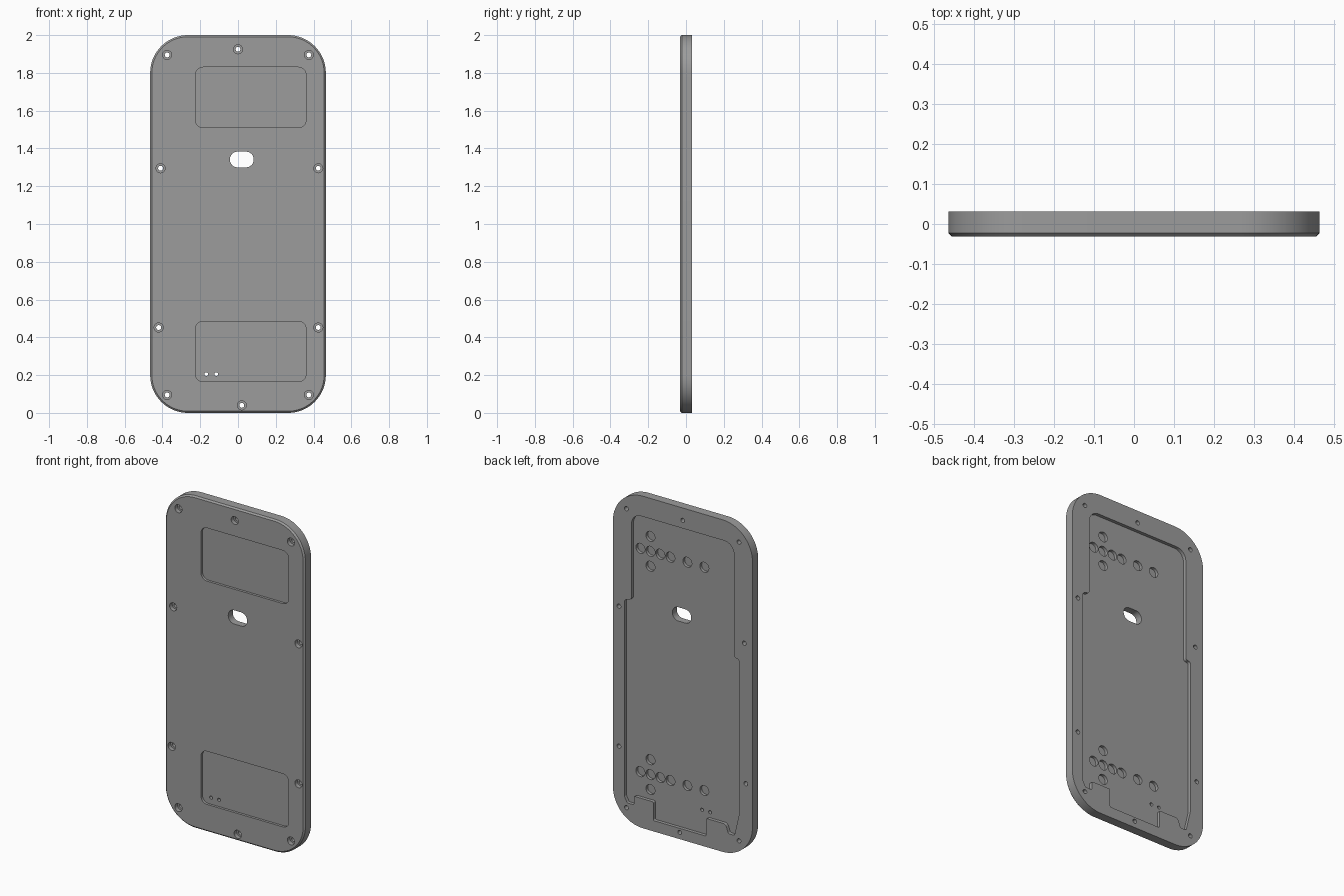
import bpy
import bmesh
import math
from mathutils import Vector

if "Cube" in bpy.data.objects:
    bpy.data.objects.remove(bpy.data.objects["Cube"], do_unlink=True)

# Depth levels from front to back
FRONT, BACK = -0.0315, 0.0315
RECESS = FRONT + 0.015
BORE = FRONT + 0.025
FLOOR = BACK - 0.02
SOCKET = FLOOR - 0.018

bm = bmesh.new()


def rounded(points, steps=8):
    """Outline in x and z with a fillet radius at each corner."""
    out = []
    for i, (x, z, r) in enumerate(points):
        p = Vector((x, 0, z))
        a, b = points[i - 1], points[(i + 1) % len(points)]
        u = (Vector((a[0], 0, a[1])) - p).normalized()
        v = (Vector((b[0], 0, b[1])) - p).normalized()
        half = u.angle(v) / 2
        centre = p + (u + v).normalized() * r / math.sin(half)
        start = (p + u * r / math.tan(half) - centre).normalized()
        end = (p + v * r / math.tan(half) - centre).normalized()
        out += [centre + r * start.slerp(end, k / steps) for k in range(steps + 1)]
    return out


def box(x0, x1, z0, z1, r, steps=8):
    return rounded([(x0, z0, r), (x1, z0, r), (x1, z1, r), (x0, z1, r)], steps)


def circle(x, z, r, n=24):
    return [Vector((x + r * math.cos(k * math.tau / n), 0,
                    z + r * math.sin(k * math.tau / n))) for k in range(n)]


def wall(*sections):
    """Band of faces through (outline, y) sections; returns its two end loops."""
    rings = [[bm.verts.new((p.x, y, p.z)) for p in line] for line, y in sections]
    n = len(rings[0])
    for a, b in zip(rings, rings[1:]):
        for i in range(n):
            j = (i + 1) % n
            bm.faces.new((a[i], b[i], b[j], a[j]))
    return [[bm.edges.get((ring[i - 1], ring[i])) for i in range(n)]
            for ring in (rings[0], rings[-1])]


def straight_wall(outline, y0, y1):
    return wall((outline, y0), (outline, y1))


def fill(loops):
    """Flat face inside the first loop, with the other loops as holes."""
    edges = [edge for loop in loops for edge in loop]
    bmesh.ops.triangle_fill(bm, edges=edges, use_beauty=True, normal=(0, 1, 0))


# Outer side with rounded corners and a chamfered front rim
W, C = 0.465, 0.009
inner = box(-W + C, W - C, C, 2 - C, 0.2 - C, 16)
outer = box(-W, W, 0, 2, 0.2, 16)
front_edge, back_edge = wall((inner, FRONT), (outer, FRONT + C), (outer, BACK))

# Stepped pocket in the back
pocket = rounded([
    (0.342, 1.877, 0.065), (-0.342, 1.877, 0.065),
    (-0.342, 1.19, 0.015), (-0.375, 1.19, 0.015),
    (-0.375, 0.25, 0.02), (-0.345, 0.12, 0.01),
    (-0.305, 0.12, 0.01), (-0.285, 0.172, 0.025),
    (-0.156, 0.172, 0.008), (-0.156, 0.065, 0.008),
    (0.196, 0.065, 0.008), (0.196, 0.177, 0.008),
    (0.325, 0.177, 0.008), (0.325, 0.125, 0.008),
    (0.37, 0.125, 0.008), (0.389, 0.16, 0.01),
    (0.389, 1.35, 0.022), (0.342, 1.35, 0.022),
])
floor_edge, pocket_rim = straight_wall(pocket, FLOOR, BACK)
front_loops, back_loops, floor_loops = [front_edge], [back_edge, pocket_rim], [floor_edge]

# Slot right through the plate
slot_front, slot_back = straight_wall(box(-0.043, 0.083, 1.3, 1.383, 0.04), FRONT, FLOOR)
front_loops.append(slot_front)
floor_loops.append(slot_back)

# Two pin holes from the lower recess to the pocket
pin_loops = []
for x in (-0.168, -0.115):
    pin_front, pin_back = straight_wall(circle(x, 0.205, 0.01, 16), RECESS, FLOOR)
    pin_loops.append(pin_front)
    floor_loops.append(pin_back)

# Front recesses, each with a group of blind sockets behind it
for z, holes in ((0.325, pin_loops), (1.67, [])):
    rim, bottom = straight_wall(box(-0.225, 0.36, z - 0.16, z + 0.16, 0.04), FRONT, RECESS)
    front_loops.append(rim)
    fill([bottom] + holes)
    centres = [(x, z) for x in (0.296, 0.229, 0.163, 0.096, -0.017, -0.13)]
    centres += [(0.229, z - 0.09), (0.229, z + 0.09)]
    for cx, cz in centres:
        bottom, rim = straight_wall(circle(cx, cz, 0.03), SOCKET, FLOOR)
        fill([bottom])
        floor_loops.append(rim)

# Counterbored screw holes around the border
screws = [(0, 1.925), (0.02, 0.04), (-0.41, 1.295), (0.425, 1.295),
          (-0.42, 0.452), (0.425, 0.452)]
screws += [(side * 0.375, z) for side in (-1, 1) for z in (0.095, 1.895)]
for x, z in screws:
    bore_rim, bore_floor = straight_wall(circle(x, z, 0.024), FRONT, BORE)
    hole_front, hole_back = straight_wall(circle(x, z, 0.013), BORE, BACK)
    fill([bore_floor, hole_front])
    front_loops.append(bore_rim)
    back_loops.append(hole_back)

# Flat front, back rim and pocket floor
for loops in (front_loops, back_loops, floor_loops):
    fill(loops)

bm.normal_update()
bmesh.ops.recalc_face_normals(bm, faces=bm.faces[:])
mesh = bpy.data.meshes.new("back_plate")
bm.to_mesh(mesh)
bm.free()
plate = bpy.data.objects.new("back_plate", mesh)
bpy.context.scene.collection.objects.link(plate)

# Single grey material
grey = bpy.data.materials.new("grey")
grey.use_nodes = True
colour = (0.335, 0.335, 0.335, 1)
grey.diffuse_color = colour
grey.node_tree.nodes["Principled BSDF"].inputs["Base Color"].default_value = colour
mesh.materials.append(grey)

bpy.ops.object.select_all(action="DESELECT")
plate.select_set(True)
bpy.context.view_layer.objects.active = plate
bpy.ops.object.shade_smooth_by_angle(angle=math.radians(30))
